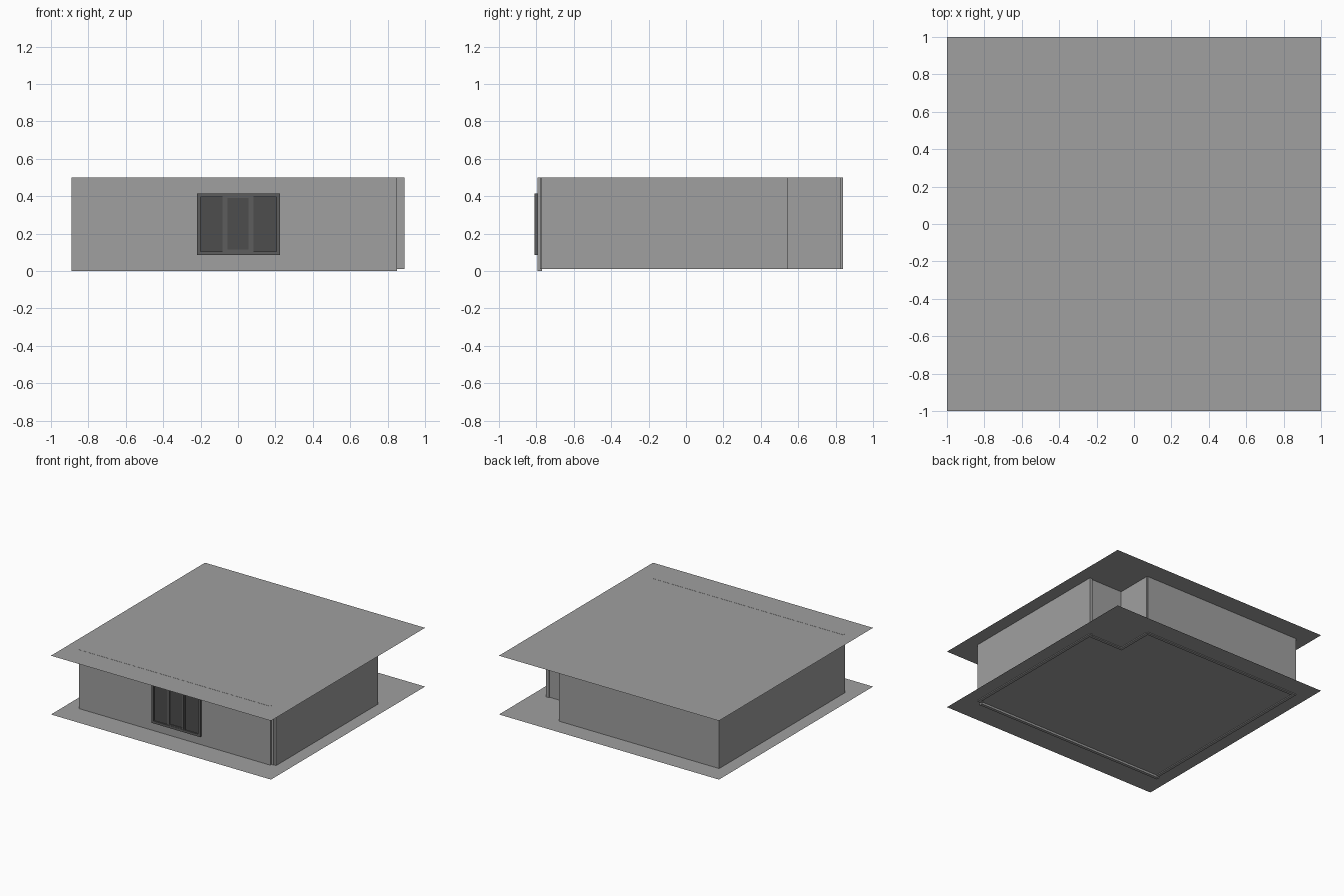
import bpy

cube = bpy.data.objects.get("Cube")
if cube:
    bpy.data.objects.remove(cube, do_unlink=True)


def material(name, value):
    m = bpy.data.materials.new(name)
    m.use_nodes = True
    colour = (value, value, value, 1)
    m.diffuse_color = colour
    m.node_tree.nodes["Principled BSDF"].inputs["Base Color"].default_value = colour
    return m


plaster = material("grey plaster", 0.35)
frame_grey = material("dark frame grey", 0.11)
pane_grey = material("dark pane grey", 0.075)


def box(name, x, y, z, mat):
    """Box spanning the given (low, high) ranges."""
    bpy.ops.mesh.primitive_cube_add(size=1, location=[sum(r) / 2 for r in (x, y, z)])
    ob = bpy.context.object
    ob.name = name
    ob.scale = [r[1] - r[0] for r in (x, y, z)]
    bpy.ops.object.transform_apply(location=False, rotation=False, scale=True)
    ob.data.materials.append(mat)


def sheet(name, z):
    bpy.ops.mesh.primitive_plane_add(size=2, location=(0, 0, z))
    ob = bpy.context.object
    ob.name = name
    ob.data.materials.append(plaster)


def rim(name, x, z, y, width):
    """Four bars around a rectangle in the front wall."""
    for side, (a, b) in {"right": (x[0], x[0] + width), "left": (x[1] - width, x[1])}.items():
        box(f"{name}_{side}", (a, b), y, z, frame_grey)
    inner = (x[0] + width, x[1] - width)
    for side, (a, b) in {"bottom": (z[0], z[0] + width), "top": (z[1] - width, z[1])}.items():
        box(f"{name}_{side}", inner, y, (a, b), frame_grey)


# Floor and roof sheets
sheet("floor", 0.017)
sheet("roof", 0.5)

# Walls around an L-shaped plan with a notch at the back left corner
tall = (0.01, 0.499)
box("front_wall", (-0.89, 0.85), (-0.795, -0.77), (0, 0.501), plaster)
box("right_wall", (-0.89, -0.865), (-0.77, 0.815), tall, plaster)
box("back_wall", (-0.89, 0.565), (0.815, 0.84), tall, plaster)
box("left_wall", (0.865, 0.89), (-0.775, 0.545), tall, plaster)
box("left_corner_post", (0.845, 0.87), (-0.78, -0.755), tall, plaster)
box("notch_back_wall", (0.55, 0.865), (0.51, 0.535), tall, plaster)
box("notch_side_wall", (0.55, 0.575), (0.535, 0.83), tall, plaster)

# Front window: frame, two fixed panes and a centre sash
rim("window_frame", (-0.22, 0.225), (0.085, 0.415), (-0.81, -0.78), 0.02)
for name, x in (("right_pane", (-0.2, -0.082)), ("left_pane", (0.084, 0.205))):
    box(name, x, (-0.801, -0.785), (0.105, 0.395), pane_grey)
for name, x in (("right_mullion", (-0.082, -0.07)), ("left_mullion", (0.072, 0.084))):
    box(name, x, (-0.805, -0.785), (0.105, 0.395), frame_grey)
box("centre_pane", (-0.055, 0.057), (-0.802, -0.785), (0.115, 0.39), pane_grey)
rim("centre_sash", (-0.07, 0.072), (0.1, 0.405), (-0.808, -0.785), 0.015)
